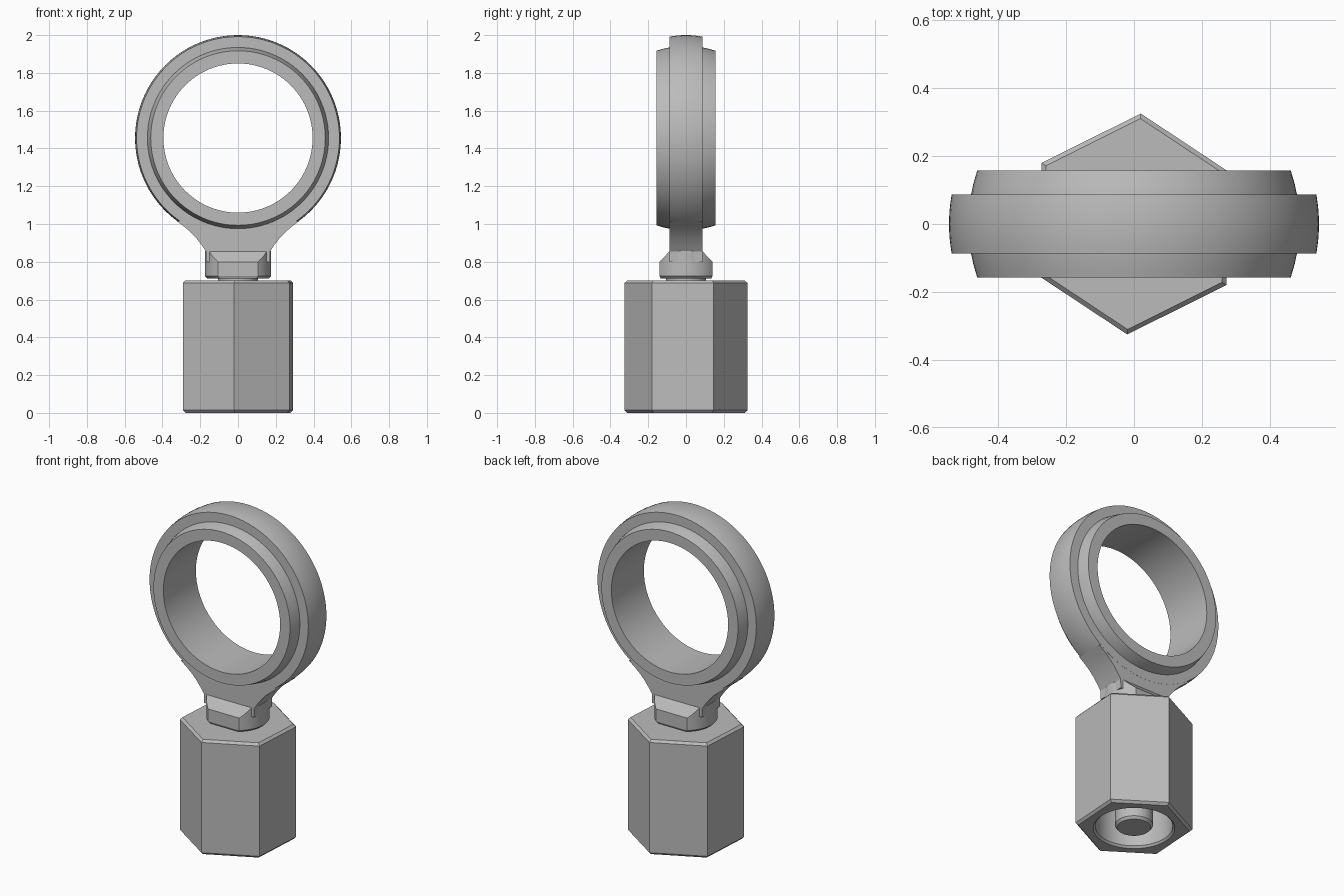
import bpy
import bmesh
from math import sin, cos, tau, sqrt, radians, atan2
from mathutils import Matrix

cube = bpy.data.objects.get("Cube")
if cube:
    bpy.data.objects.remove(cube, do_unlink=True)

steel = bpy.data.materials.new("steel_grey")
steel.use_nodes = True
GREY = (0.5, 0.5, 0.5, 1)
steel.diffuse_color = GREY
steel.node_tree.nodes["Principled BSDF"].inputs["Base Color"].default_value = GREY

EYE_Z = 1.455     # centre height of the eye
EYE_R = 0.545     # crown radius of the eye
EYE_HALF = 0.0875  # half thickness of the eye
BALL_HALF = 0.157
BALL_R = 0.488    # spherical radius of the inner ring


def finish(name, bm, smooth=True):
    bmesh.ops.recalc_face_normals(bm, faces=bm.faces)
    mesh = bpy.data.meshes.new(name)
    bm.to_mesh(mesh)
    bm.free()
    ob = bpy.data.objects.new(name, mesh)
    bpy.context.collection.objects.link(ob)
    mesh.materials.append(steel)
    if smooth:
        shade(ob)
    return ob


def select(ob):
    bpy.ops.object.select_all(action='DESELECT')
    ob.select_set(True)
    bpy.context.view_layer.objects.active = ob


def shade(ob):
    select(ob)
    bpy.ops.object.shade_smooth_by_angle(angle=radians(25))


def lathe(name, profile, segs, ring=False, turn=0.0, matrix=None, smooth=True):
    """Revolve (radius, height) points about z; a ring joins its ends, else they are capped."""
    bm = bmesh.new()
    loops = [[bm.verts.new((r * cos(turn + tau * i / segs), r * sin(turn + tau * i / segs), h))
              for i in range(segs)] for r, h in profile]
    pairs = list(zip(loops, loops[1:]))
    if ring:
        pairs.append((loops[-1], loops[0]))
    else:
        bm.faces.new(loops[0])
        bm.faces.new(loops[-1])
    for a, b in pairs:
        for i in range(segs):
            j = (i + 1) % segs
            bm.faces.new((a[i], a[j], b[j], b[i]))
    if matrix:
        bm.transform(matrix)
    return finish(name, bm, smooth)


def prism(name, points, half, along_x=False, smooth=True):
    """Extrude a (side, height) outline along y, or along x."""
    bm = bmesh.new()
    face = bm.faces.new([bm.verts.new((-half, s, z) if along_x else (s, -half, z))
                         for s, z in points])
    res = bmesh.ops.extrude_face_region(bm, geom=[face])
    verts = [v for v in res["geom"] if isinstance(v, bmesh.types.BMVert)]
    bmesh.ops.translate(bm, verts=verts, vec=(2 * half, 0, 0) if along_x else (0, 2 * half, 0))
    return finish(name, bm, smooth)


def combine(ob, cutter, operation):
    mod = ob.modifiers.new("cut", 'BOOLEAN')
    mod.operation = operation
    mod.solver = 'EXACT'
    mod.object = cutter
    select(ob)
    bpy.ops.object.modifier_apply(modifier=mod.name)
    bpy.data.objects.remove(cutter, do_unlink=True)
    shade(ob)


# Eye and inner ring, turned about the y axis
to_eye = Matrix.Translation((0, 0, EYE_Z)) @ Matrix.Rotation(radians(90), 4, 'X')
steps = [i / 4 - 1 for i in range(9)]
crown = [(EYE_R - 0.008 * t * t, EYE_HALF * t) for t in steps]
lathe("eye_housing", crown + [(0.476, EYE_HALF), (0.476, -EYE_HALF)], 96, True, matrix=to_eye)

ball = [(sqrt(BALL_R ** 2 - (BALL_HALF * t) ** 2), BALL_HALF * t) for t in steps]
lathe("inner_ring", ball + [(0.395, BALL_HALF), (0.395, -BALL_HALF)], 96, True, matrix=to_eye)

# Neck: concave flanks, top edge following the eye
flank = [(0.168, 0.8), (0.17, 0.855), (0.192, 0.888), (0.22, 0.924),
         (0.25, 0.956), (0.285, 0.986), (0.325, 1.016)]
end = atan2(0.325, EYE_Z - 1.016)
arc = [(0.52 * sin(end * t), EYE_Z - 0.52 * cos(end * t)) for t in (0.9, 0.6, 0.3, 0)]
right = flank + arc
left = [(-x, z) for x, z in reversed(right[:-1])]
prism("neck", right + left, EYE_HALF - 0.0005)

# Collar: round body with two flats and sloped shoulders
collar = lathe("collar", [(0.163, 0.712), (0.175, 0.724), (0.175, 0.856)], 64)
half_outline = [(0.128, 0.7), (0.14, 0.724), (0.14, 0.8), (EYE_HALF, 0.855), (EYE_HALF, 0.9)]
outline = half_outline + [(-y, z) for y, z in reversed(half_outline)]
combine(collar, prism("collar_cutter", outline, 0.3, True), 'INTERSECT')

# Threaded shank running down through the nut
lathe("shank", [(0.093, 0.005), (0.105, 0.02), (0.105, 0.75)], 48)

# Hexagonal sleeve with a deep bore from below
nut = lathe("hex_sleeve", [(0.311, 0), (0.326, 0.014), (0.326, 0.688), (0.311, 0.702)],
            6, turn=radians(26.5), smooth=False)
bore = lathe("bore_cutter", [(0.235, -0.01), (0.215, 0.012), (0.215, 0.55)], 64)
combine(nut, bore, 'DIFFERENCE')
